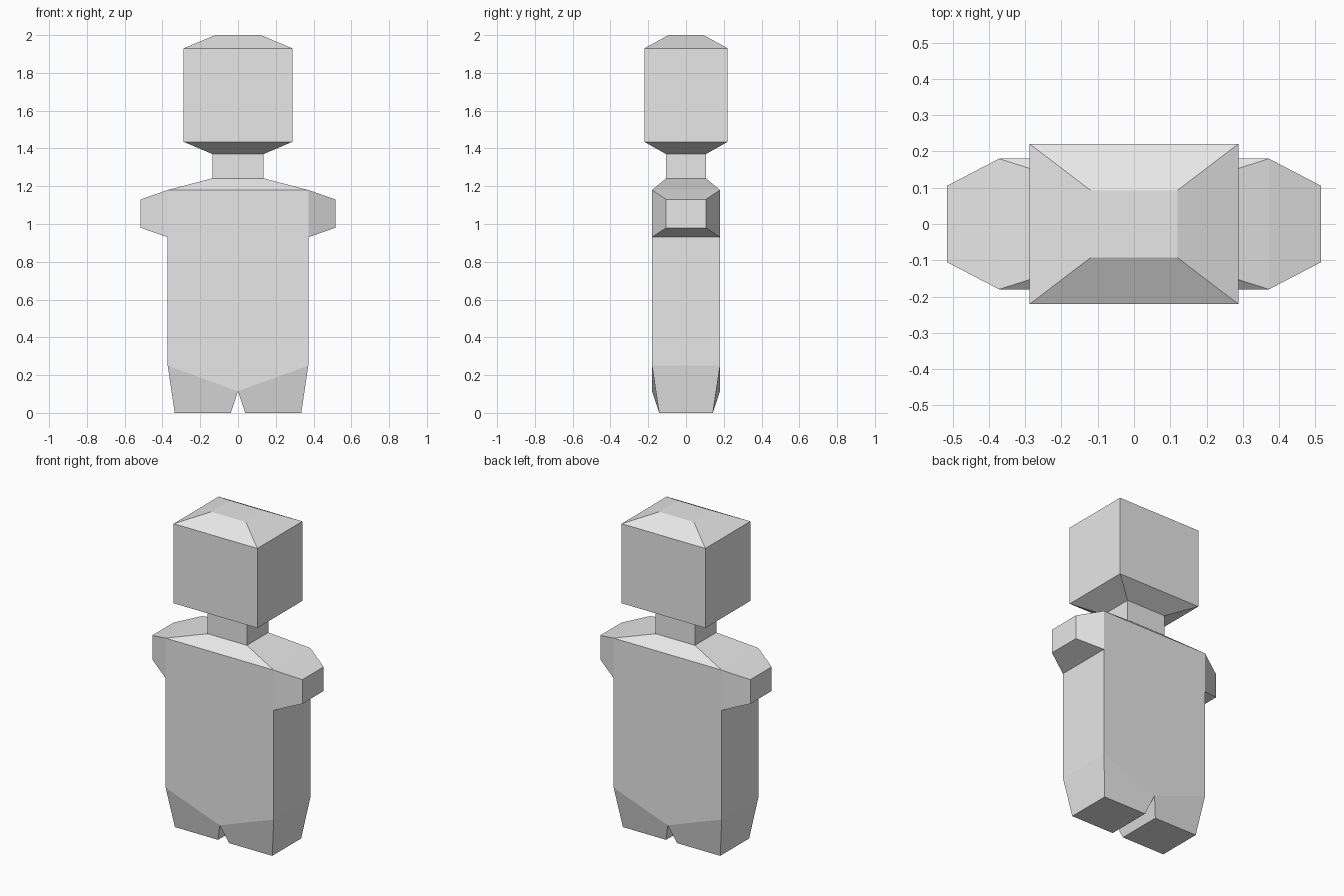
import bpy

if "Cube" in bpy.data.objects:
    bpy.data.objects.remove(bpy.data.objects["Cube"])

grey = bpy.data.materials.new("light_grey")
grey.diffuse_color = (0.8, 0.8, 0.8, 1)
grey.use_nodes = True
grey.node_tree.nodes["Principled BSDF"].inputs["Base Color"].default_value = grey.diffuse_color


def rect(x, y, z):
    """Horizontal rectangle centred on the z axis."""
    return [(-x, -y, z), (x, -y, z), (x, y, z), (-x, y, z)]


def make(name, verts, faces):
    mesh = bpy.data.meshes.new(name)
    mesh.from_pydata(verts, [], faces)
    mesh.materials.append(grey)
    obj = bpy.data.objects.new(name, mesh)
    bpy.context.collection.objects.link(obj)
    return obj


def loft(name, rings, bottom=True, top=True):
    """Skin a stack of four-point rings, listed from bottom to top."""
    verts = [p for ring in rings for p in ring]
    faces = []
    for r in range(len(rings) - 1):
        a, b = r * 4, r * 4 + 4
        for i in range(4):
            j = (i + 1) % 4
            faces.append((a + i, a + j, b + j, b + i))
    if bottom:
        faces.append((3, 2, 1, 0))
    if top:
        n = len(verts) - 4
        faces.append((n, n + 1, n + 2, n + 3))
    return make(name, verts, faces)


W, D = 0.372, 0.18           # torso half width and half depth
HIP, CROTCH = 0.25, 0.115    # heights of the lower torso edge
ARM_LOW, SHOULDER = 0.93, 1.18

# Head: bevelled block
loft("head", [rect(0.135, 0.105, 1.37), rect(0.288, 0.221, 1.435),
              rect(0.288, 0.221, 1.93), rect(0.12, 0.093, 2.0)], bottom=False)

# Neck, open where it meets head and shoulders
loft("neck", [rect(0.135, 0.105, 1.242), rect(0.135, 0.105, 1.37)],
     bottom=False, top=False)

# Sloping shoulders
loft("shoulders", [rect(W, D, SHOULDER), rect(0.135, 0.105, 1.242)],
     bottom=False, top=False)

# Torso: front and back panels with a pointed lower edge, and side panels
panel = [(-W, HIP), (0, CROTCH), (W, HIP), (W, ARM_LOW), (W, SHOULDER),
         (-W, SHOULDER), (-W, ARM_LOW)]
verts = [(x, y, z) for y in (-D, D) for x, z in panel]
make("torso", verts, [tuple(range(7)), tuple(range(13, 6, -1)),
                      (2, 9, 10, 3), (0, 6, 13, 7)])

for side, s in (("left", -1), ("right", 1)):
    flip = s < 0

    # Stub arm tapering outward from the torso side
    arm = [(s * x, y, z) for x, d, lo, hi in
           ((W, D, ARM_LOW, SHOULDER), (0.516, 0.105, 0.98, 1.13))
           for y, z in ((-d, lo), (d, lo), (d, hi), (-d, hi))]
    quads = [(i, (i + 1) % 4, (i + 1) % 4 + 4, i + 4) for i in range(4)]
    quads = [q[::-1] for q in quads] + [(4, 5, 6, 7)]
    quads[:4] = [q[::-1] for q in quads[:4]]
    make(side + "_arm", arm, [q[::-1] if flip else q for q in quads])

    # Tapered leg hanging from the slanted torso edge
    leg = [(s * x, y, z) for x, y, z in
           ((0.038, -0.142, 0), (0.335, -0.142, 0),
            (0.335, 0.142, 0), (0.038, 0.142, 0),
            (0, -D, CROTCH), (W, -D, HIP), (W, D, HIP), (0, D, CROTCH))]
    quads = [(i, (i + 1) % 4, (i + 1) % 4 + 4, i + 4) for i in range(4)]
    quads.append((3, 2, 1, 0))
    make(side + "_leg", leg, [q[::-1] if flip else q for q in quads])
